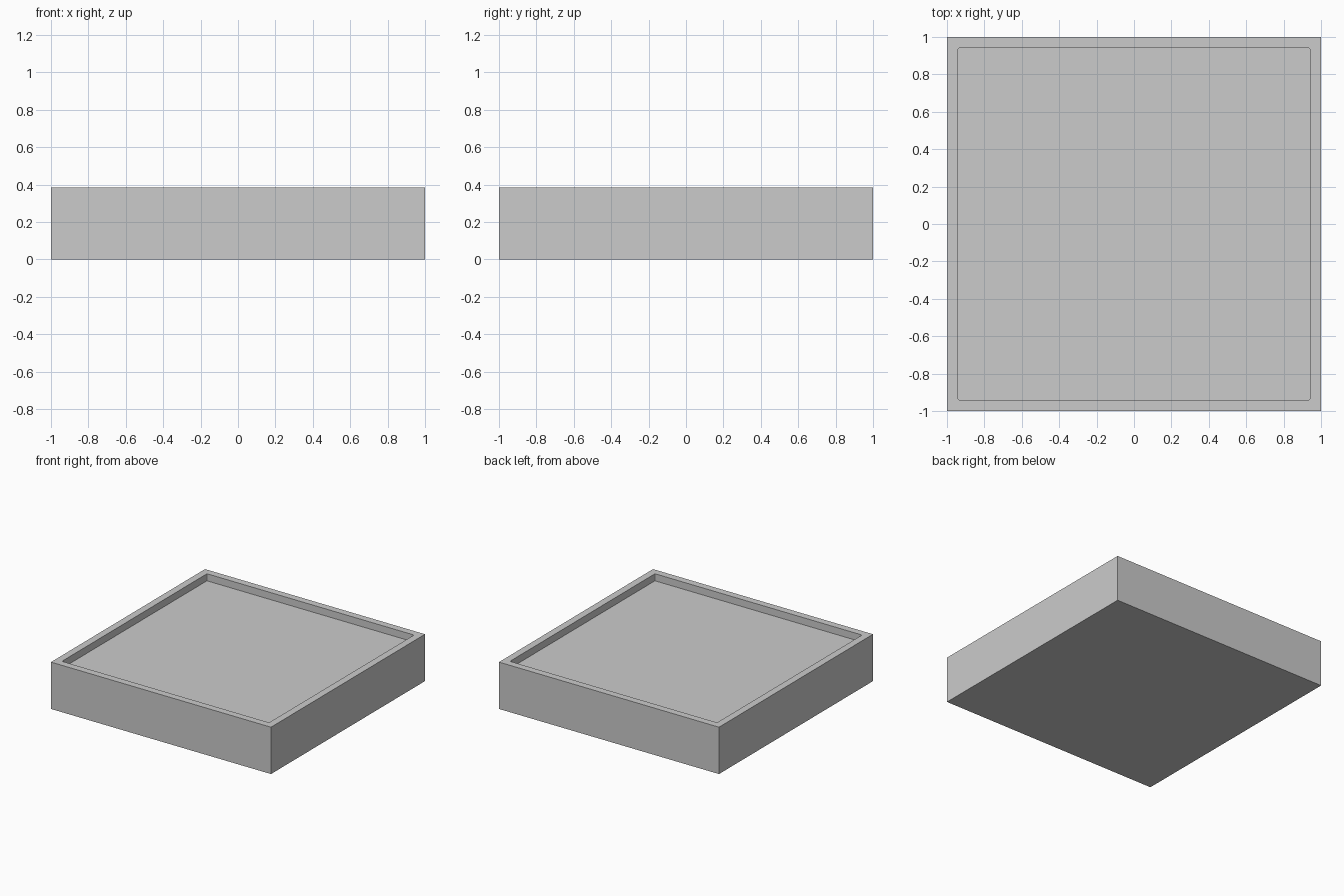
import bpy, bmesh

if "Cube" in bpy.data.objects:
    bpy.data.objects.remove(bpy.data.objects["Cube"])

HEIGHT = 0.385   # overall height
INNER = 0.917    # half width of the recess
DEPTH = 0.058    # recess depth
CORNER = 0.01    # tiny rounding of the recess corners

bm = bmesh.new()

# Square block standing on the ground
bmesh.ops.create_cube(bm, size=2)
for v in bm.verts:
    v.co.z = HEIGHT if v.co.z > 0 else 0

# Rim: inset the top face, then sink the middle to form the recess
top = max(bm.faces, key=lambda f: f.calc_center_median().z)
bmesh.ops.inset_region(bm, faces=[top], thickness=1 - INNER)
floor = bmesh.ops.extrude_discrete_faces(bm, faces=[top])["faces"][0]
bmesh.ops.translate(bm, verts=floor.verts, vec=(0, 0, -DEPTH))

# Slightly rounded upright corners inside the recess
corners = [e for e in bm.edges
           if all(abs(v.co.x) < 0.95 for v in e.verts)
           and abs(e.verts[0].co.z - e.verts[1].co.z) > 0.01]
bmesh.ops.bevel(bm, geom=corners, offset=CORNER, segments=2,
                profile=0.5, affect='EDGES')
bmesh.ops.recalc_face_normals(bm, faces=bm.faces)

mesh = bpy.data.meshes.new("recessed_tray")
bm.to_mesh(mesh)
bm.free()
bpy.context.collection.objects.link(bpy.data.objects.new("recessed_tray", mesh))
